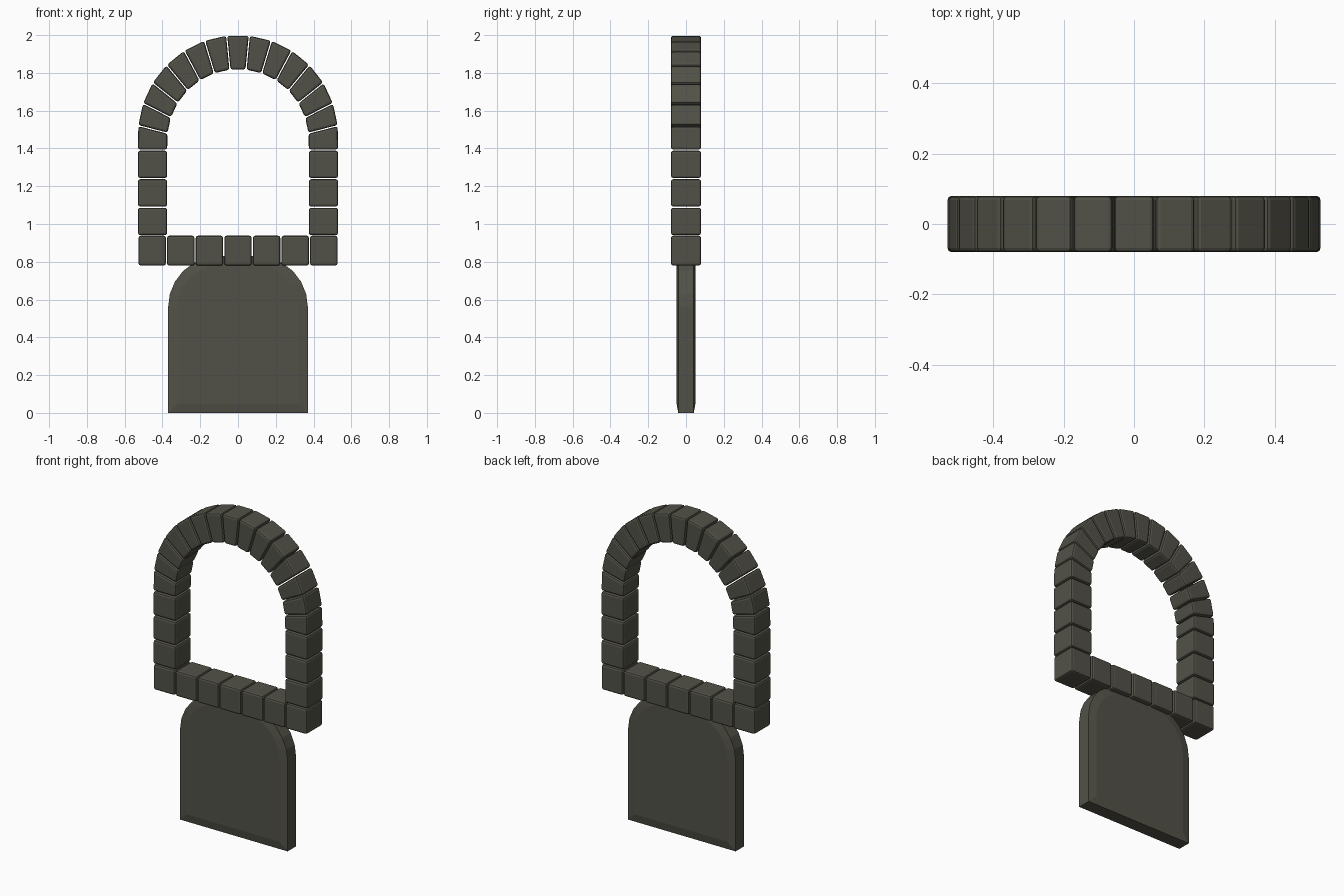
import bpy, bmesh, math
from mathutils import Vector

if "Cube" in bpy.data.objects:
    bpy.data.objects.remove(bpy.data.objects["Cube"])

stone = bpy.data.materials.new("dark olive stone")
stone.diffuse_color = (0.085, 0.083, 0.064, 1)
stone.use_nodes = True
stone.node_tree.nodes["Principled BSDF"].inputs["Base Color"].default_value = stone.diffuse_color


def make_object(name, bm):
    bmesh.ops.recalc_face_normals(bm, faces=bm.faces)
    mesh = bpy.data.meshes.new(name)
    bm.to_mesh(mesh)
    bm.free()
    mesh.materials.append(stone)
    obj = bpy.data.objects.new(name, mesh)
    bpy.context.collection.objects.link(obj)
    return obj


def loft(bm, rings):
    """Skin equal-length closed rings and cap both ends."""
    loops = [[bm.verts.new(p) for p in ring] for ring in rings]
    n = len(loops[0])
    for a, b in zip(loops, loops[1:]):
        for i in range(n):
            j = (i + 1) % n
            bm.faces.new((a[i], a[j], b[j], b[i]))
    bm.faces.new(loops[0])
    bm.faces.new(loops[-1])


def block(name, quad, depth=0.08, gap=0.003):
    """Bevelled stone; quad = start inner, start outer, end outer, end inner."""
    si, so, eo, ei = [Vector(p) for p in quad]
    d_in, d_out = (ei - si).normalized() * gap, (eo - so).normalized() * gap
    pts = [si + d_in, so + d_out, eo - d_out, ei - d_in]
    bm = bmesh.new()
    loft(bm, [[(p.x, y, p.y) for p in pts] for y in (-depth, depth)])
    obj = make_object(name, bm)
    bevel = obj.modifiers.new("worn edges", "BEVEL")
    bevel.width = 0.012
    bevel.segments = 2
    bevel.limit_method = "NONE"


OUT, INN = 0.53, 0.375
Z0, Z1 = 0.78, 0.938

# Sill: a straight row of seven stones
pitch = 2 * OUT / 7
for k in range(7):
    x0 = -OUT + k * pitch
    x1 = x0 + pitch
    block("sill_stone", [(x0, Z1), (x0, Z0), (x1, Z0), (x1, Z1)])


# Arch joints: inner and outer points on two arcs
def joint(deg):
    c, s = math.cos(math.radians(deg)), math.sin(math.radians(deg))
    return (INN * c, 1.445 + INN * s), (OUT * c, 1.47 + OUT * s)


STEP = 13
START = 90 - 6.5 * STEP
for k in range(13):
    (ai, ao), (bi, bo) = joint(START + k * STEP), joint(START + (k + 1) * STEP)
    block("keystone" if k == 6 else "arch_stone", [ai, ao, bo, bi])

# Jambs: three square stones and a slanted springer on each side
spring_in, spring_out = joint(START)
levels = [Z1 + 0.151 * k for k in range(4)]
for side in (-1, 1):
    for a, b in zip(levels, levels[1:]):
        block("jamb_stone", [(side * INN, a), (side * OUT, a),
                             (side * OUT, b), (side * INN, b)])
    top = levels[-1]
    block("springer_stone", [(side * INN, top), (side * OUT, top),
                             (side * spring_out[0], spring_out[1]),
                             (side * spring_in[0], spring_in[1])])


# Slab below: rounded shoulders with a shallow wide chamfer on both faces
def slab_ring(inset, y):
    r = 0.27 - inset
    right = [(0.37 - inset, inset)]
    for k in range(7):
        a = math.radians(15 * k)
        right.append((0.10 + r * math.cos(a), 0.56 + r * math.sin(a)))
    pts = right + [(-x, z) for x, z in reversed(right)]
    return [(x, y, z) for x, z in pts]


bm = bmesh.new()
loft(bm, [slab_ring(0.05, -0.05), slab_ring(0, -0.041),
          slab_ring(0, 0.041), slab_ring(0.05, 0.05)])
make_object("slab", bm)
